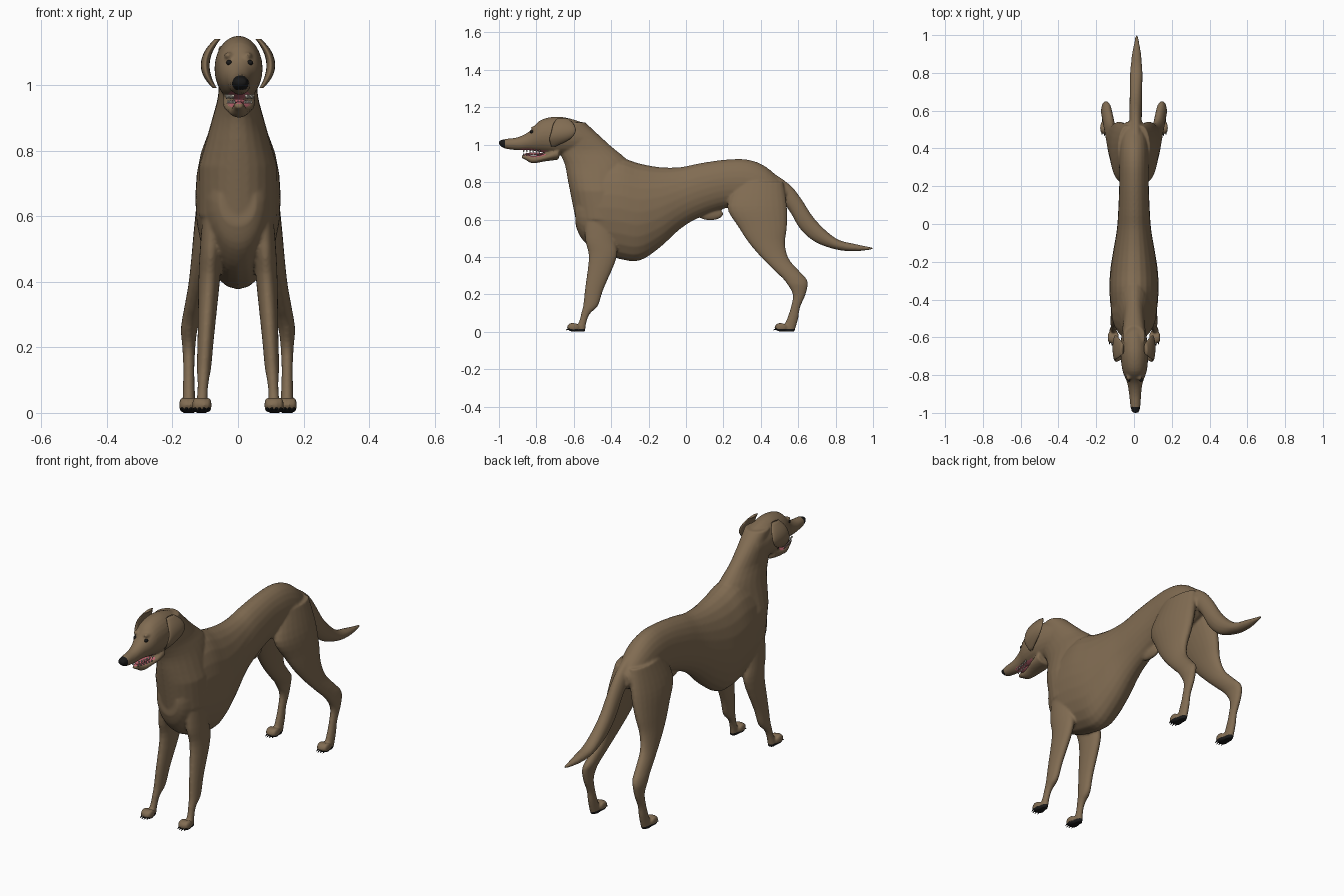
import bpy, bmesh, math
from mathutils import Vector, Matrix

cube = bpy.data.objects.get("Cube")
if cube:
    bpy.data.objects.remove(cube, do_unlink=True)


def material(name, color):
    mat = bpy.data.materials.new(name)
    mat.use_nodes = True
    mat.diffuse_color = (*color, 1)
    shader = mat.node_tree.nodes["Principled BSDF"]
    shader.inputs["Base Color"].default_value = (*color, 1)
    return mat


coat = material("brown coat", (.22, .15, .085))
black = material("black", (.01, .01, .01))
pink = material("pink", (.5, .13, .16))
ivory = material("ivory", (.7, .66, .56))


def spline(before, start, end, after, t):
    """Smooth (Catmull-Rom) value between start and end."""
    cubic = 3 * (start - end) + after - before
    square = 2 * before - 5 * start + 4 * end - after
    return start + t * (end - before + t * (square + t * cubic)) / 2


def loft(bm, axis, slices, width, centre, side=1, steps=4, sides=24):
    """Skin oval slices across an axis: each gives its position and its two side-view edges.

    width(position, radius) and centre(position) are rules for the sideways shape.
    """
    last = len(slices) - 1
    previous = None
    for i in range(last * steps + 1):
        index, step = divmod(i, steps)
        near = [slices[min(max(index + k, 0), last)] for k in (-1, 0, 1, 2)]
        position, a, b = (spline(*values, step / steps) for values in zip(*near))
        middle, radius = (a + b) / 2, abs(a - b) / 2
        half = width(position, radius)
        ring = []
        for k in range(sides):
            angle = math.tau * k / sides
            x = side * (centre(position) + half * math.cos(angle))
            across = middle + radius * math.sin(angle)
            place = (x, position, across) if axis == "y" else (x, across, position)
            ring.append(bm.verts.new(place))
        if previous:
            for k in range(sides):
                bm.faces.new((previous[k - 1], previous[k], ring[k], ring[k - 1]))
        else:
            bm.faces.new(ring)
        previous = ring
    bm.faces.new(previous)


def ball(bm, place, radii):
    matrix = Matrix.Translation(place) @ Matrix.Diagonal((*radii, 1))
    bmesh.ops.create_uvsphere(bm, u_segments=16, v_segments=10, radius=1, matrix=matrix)


def spike(bm, place, radius, length, tilt):
    matrix = Matrix.Translation(place) @ Matrix.Rotation(tilt, 4, "X")
    bmesh.ops.create_cone(bm, cap_ends=True, segments=8, radius1=radius,
                          radius2=radius / 6, depth=length, matrix=matrix)


def finish(bm, name, *materials):
    bmesh.ops.recalc_face_normals(bm, faces=bm.faces)
    mesh = bpy.data.meshes.new(name)
    bm.to_mesh(mesh)
    bm.free()
    obj = bpy.data.objects.new(name, mesh)
    bpy.context.collection.objects.link(obj)
    for mat in materials:
        mesh.materials.append(mat)
    mesh.shade_smooth()
    return obj


# Upright slices: y, top, bottom
torso = [(-.59, .71, .57), (-.56, .8, .5), (-.48, .9, .43), (-.36, .93, .39),
         (-.25, .9, .38), (-.14, .88, .45), (-.03, .88, .55), (.07, .9, .61),
         (.21, .92, .66), (.33, .92, .66), (.43, .88, .65), (.54, .78, .7)]
head = [(-1, 1.02, 1), (-.97, 1.03, .98), (-.9, 1.04, .97), (-.84, 1.07, .97),
        (-.78, 1.13, .96), (-.7, 1.15, .95), (-.62, 1.14, .95), (-.53, 1.11, .96)]
jaw = [(-.88, .94, .93), (-.86, .95, .92), (-.82, .94, .9), (-.76, .95, .91), (-.68, .99, .92)]
tail = [(.45, .86, .78), (.55, .79, .65), (.61, .72, .55), (.69, .6, .48),
        (.8, .5, .44), (.9, .47, .43), (1, .45, .44)]

# Level slices: z, front, back
neck = [(1.12, -.66, -.54), (1, -.69, -.41), (.9, -.65, -.3), (.8, -.63, -.3), (.6, -.59, -.3)]
front_leg = [(.66, -.54, -.4), (.5, -.54, -.38), (.4, -.52, -.37), (.23, -.54, -.44),
             (.14, -.55, -.47), (.1, -.56, -.51), (.06, -.57, -.53), (0, -.6, -.54)]
hind_leg = [(.8, .27, .52), (.67, .22, .54), (.56, .28, .54), (.47, .34, .53),
            (.39, .41, .55), (.32, .48, .61), (.27, .53, .65), (.2, .57, .64),
            (.13, .56, .61), (.07, .54, .6), (0, .51, .58)]
ear = [(1.14, -.69, -.63), (1.11, -.71, -.6), (1.07, -.72, -.59), (1.03, -.73, -.62), (.99, -.72, -.7)]

# Body: overlapping lofts fused into one smooth skin
body_bm = bmesh.new()
claw_bm = bmesh.new()
loft(body_bm, "y", torso, lambda y, r: .03 + .37 * r, lambda y: 0)
loft(body_bm, "y", head, lambda y, r: .01 + .63 * r, lambda y: -.02 * (y + .6))
loft(body_bm, "y", jaw, lambda y, r: min(.05, .012 + (y + .88) / 4), lambda y: .003)
loft(body_bm, "y", tail, lambda y, r: min(.033, 1.2 * r), lambda y: .015 * y)
loft(body_bm, "z", neck, lambda z, r: min(.12, max(.06, .33 - .28 * z)), lambda z: 0)
ball(body_bm, (0, .13, .63), (.018, .07, .035))
for side in (1, -1):
    loft(body_bm, "z", front_leg, lambda z, r: .01 + .3 * r, lambda z: .112 - .06 * z, side)
    loft(body_bm, "z", hind_leg, lambda z, r: .01 + .28 * r, lambda z: min(.15, .2 - .2 * z), side)
    ball(body_bm, (side * .03, -.81, 1.09), (.013, .02, .01))
    # Four toes with claws on each foot
    for foot_x, toe_y in ((.11, -.61), (.15, .5)):
        for k in (-1.5, -.5, .5, 1.5):
            toe = Vector((side * foot_x + k * .013, toe_y + abs(k) * .006, .024))
            ball(body_bm, toe, (.01, .03, .024))
            spike(claw_bm, toe - Vector((0, .028, .012)), .005, .02, math.radians(110))
finish(claw_bm, "claws", black)

body = finish(body_bm, "body", coat, black, pink)
remesh = body.modifiers.new("fuse", "REMESH")
remesh.mode = "VOXEL"
remesh.voxel_size = .006
soften = body.modifiers.new("soften", "SMOOTH")
soften.iterations = 5
bpy.context.view_layer.objects.active = body
for modifier in ("fuse", "soften"):
    bpy.ops.object.modifier_apply(modifier=modifier)

# Nose and pads black, mouth lining pink
for face in body.data.polygons:
    spot, facing = face.center, face.normal
    if spot.z < .013 or (spot.y < -.968 and spot.z > .985):
        face.material_index = 1
    elif -.89 < spot.y < -.74 and .93 < spot.z < .98 and abs(facing.z) > .75:
        face.material_index = 2
    else:
        face.material_index = 0
body.data.shade_smooth()

# Hanging ears and eyes
for side, label in ((1, "left"), (-1, "right")):
    bm = bmesh.new()
    loft(bm, "z", ear, lambda z, r: .005 + .13 * r, lambda z: .1 - 6 * (z - 1.06) ** 2, side)
    finish(bm, label + "_ear", coat)
    bm = bmesh.new()
    ball(bm, (side * .032 + .005, -.824, 1.068), (.009, .011, .008))
    finish(bm, label + "_eye", black)

# Tongue and teeth
bm = bmesh.new()
ball(bm, (.004, -.81, .95), (.025, .055, .008))
finish(bm, "tongue", pink)
bm = bmesh.new()
for side in (1, -1):
    for k in range(6):
        x, y = side * (.02 + k * .004) + .005, -.868 + k * .017
        spike(bm, (x, y, .964), .005, .014, math.pi)
        spike(bm, (x - side * .004, y, .949), .004, .012, 0)
finish(bm, "teeth", ivory)
